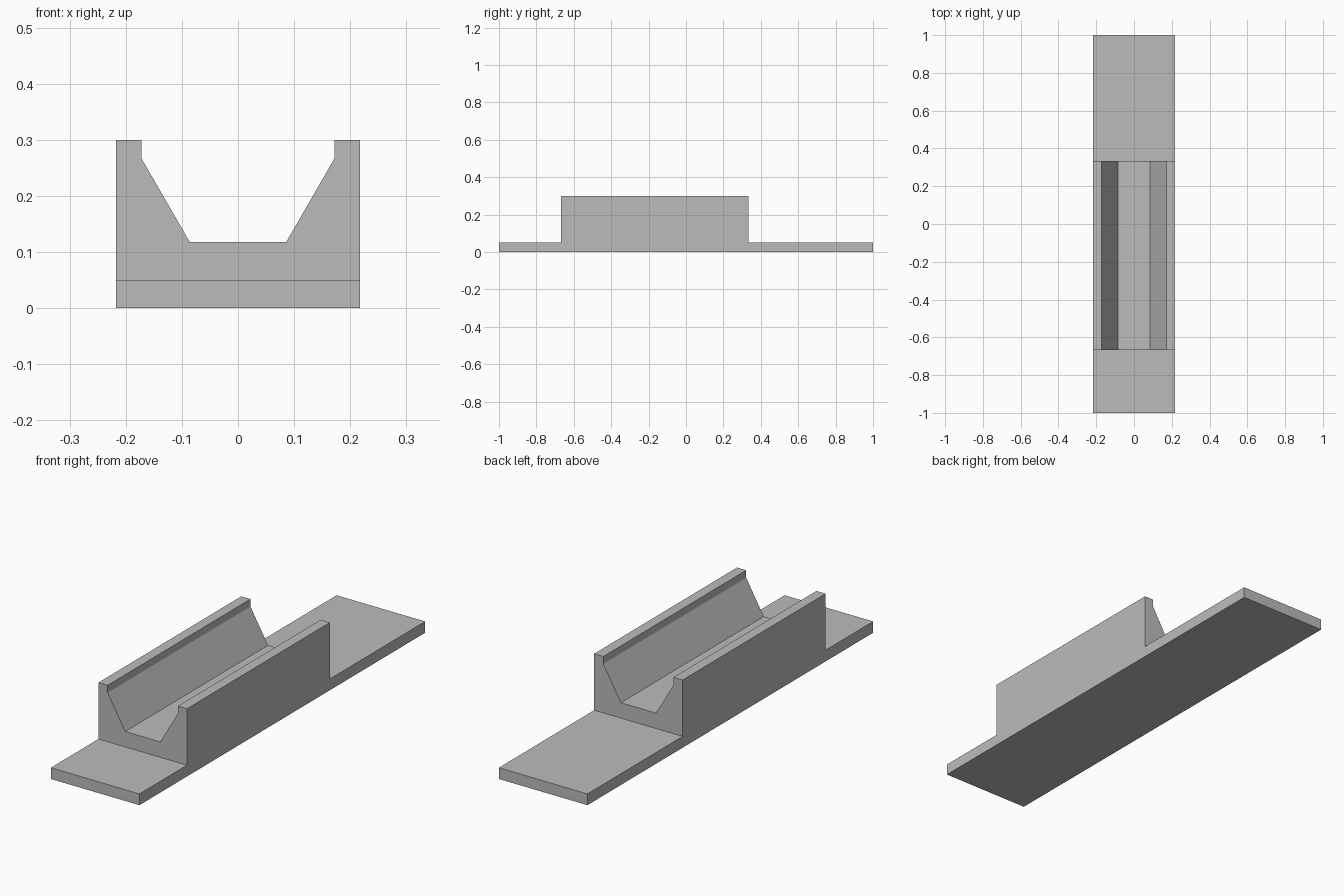
import bpy
import bmesh
from mathutils import Vector

cube = bpy.data.objects.get("Cube")
if cube:
    bpy.data.objects.remove(cube, do_unlink=True)

HALF_WIDTH = 0.217

grey = bpy.data.materials.new("plain grey")
grey.use_nodes = True
colour = (0.5, 0.5, 0.5, 1)
grey.diffuse_color = colour
grey.node_tree.nodes["Principled BSDF"].inputs["Base Color"].default_value = colour


def extrude_profile(name, points, direction):
    """Close a planar outline and extrude it into a solid."""
    bm = bmesh.new()
    face = bm.faces.new([bm.verts.new(p) for p in points])
    result = bmesh.ops.extrude_face_region(bm, geom=[face])
    verts = [v for v in result["geom"] if isinstance(v, bmesh.types.BMVert)]
    bmesh.ops.translate(bm, verts=verts, vec=Vector(direction))
    bmesh.ops.recalc_face_normals(bm, faces=bm.faces)
    mesh = bpy.data.meshes.new(name)
    bm.to_mesh(mesh)
    bm.free()
    mesh.materials.append(grey)
    obj = bpy.data.objects.new(name, mesh)
    bpy.context.collection.objects.link(obj)
    return obj


# Flat base plate with the raised block, as one side outline
side = [(-1, 0), (1, 0), (1, 0.05), (0.333, 0.05),
        (0.333, 0.3), (-0.667, 0.3), (-0.667, 0.05), (-1, 0.05)]
cradle = extrude_profile("cradle_block",
                         [(-HALF_WIDTH, y, z) for y, z in side],
                         (2 * HALF_WIDTH, 0, 0))

# Channel with sloping walls, mirrored about the centre line
wall = [(0.086, 0.118), (0.172, 0.267), (0.172, 0.4)]
outline = wall + [(-x, z) for x, z in reversed(wall)]
cutter = extrude_profile("channel_cutter",
                         [(x, -0.9, z) for x, z in outline], (0, 1.5, 0))
cutter.hide_render = True

cut = cradle.modifiers.new("channel", 'BOOLEAN')
cut.operation = 'DIFFERENCE'
cut.solver = 'EXACT'
cut.object = cutter
bpy.context.view_layer.objects.active = cradle
bpy.ops.object.modifier_apply(modifier=cut.name)
bpy.data.objects.remove(cutter, do_unlink=True)
